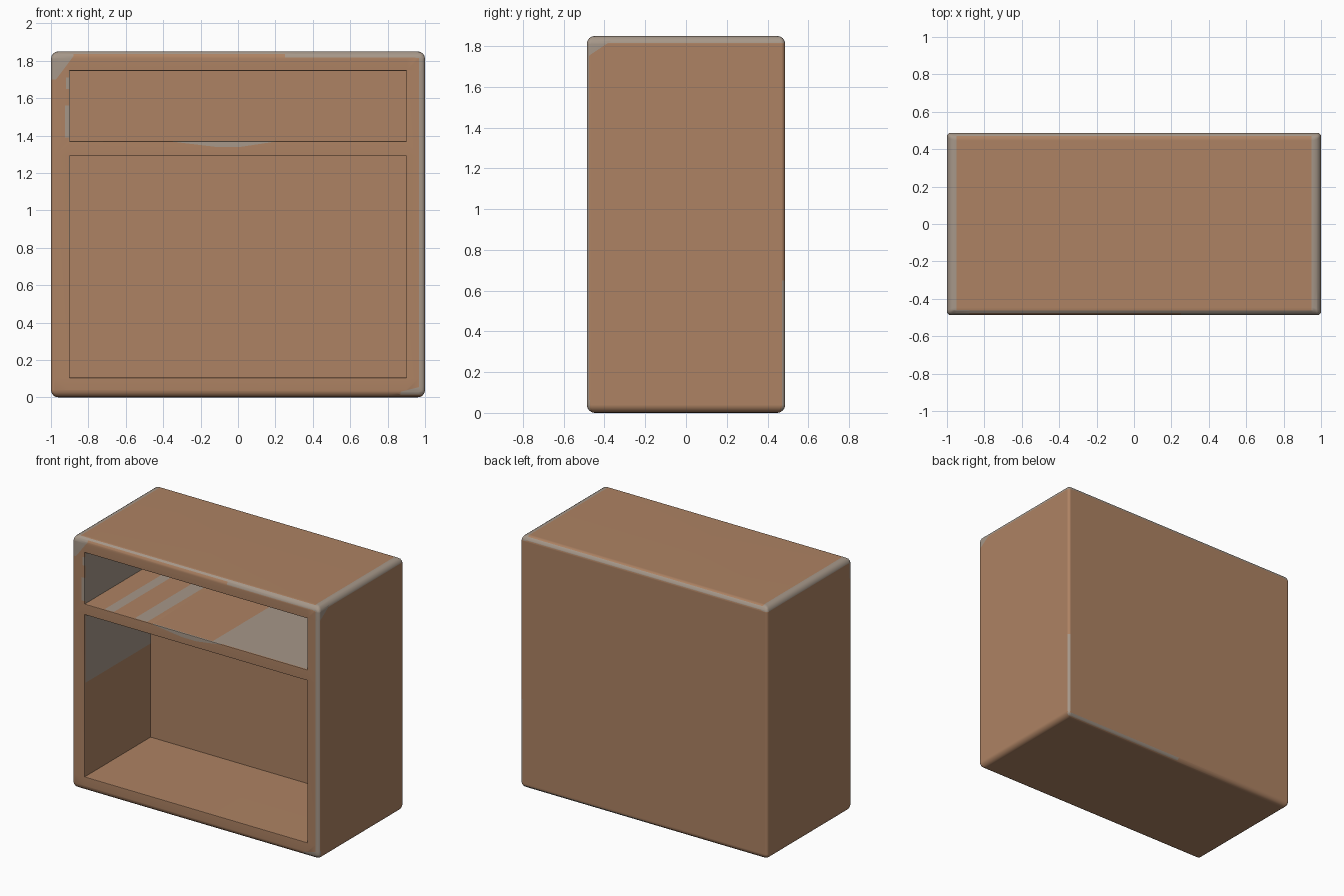
import bpy, bmesh
from mathutils import Vector

if "Cube" in bpy.data.objects:
    bpy.data.objects.remove(bpy.data.objects["Cube"])

W, D, H = 1.0, 0.487, 1.85      # half width, half depth, height
BACK = 0.275                    # inner back wall
OPENINGS = [(0.105, 1.29), (1.37, 1.745)]


def material(name, rgb):
    m = bpy.data.materials.new(name)
    m.diffuse_color = (*rgb, 1)
    m.use_nodes = True
    m.node_tree.nodes["Principled BSDF"].inputs["Base Color"].default_value = m.diffuse_color
    return m


# Rounded carcass: wide rounding on level edges, tighter on upright ones
bm = bmesh.new()
bmesh.ops.create_cube(bm, size=1)
for v in bm.verts:
    v.co = Vector((v.co.x * 2 * W, v.co.y * 2 * D, (v.co.z + 0.5) * H))
weight = bm.edges.layers.float.new("bevel_weight_edge")
for e in bm.edges:
    upright = abs(e.verts[0].co.z - e.verts[1].co.z) > 0.1
    e[weight] = 0.5 if upright else 1.0
mesh = bpy.data.meshes.new("cabinet_body")
bm.to_mesh(mesh)
bm.free()
body = bpy.data.objects.new("cabinet_body", mesh)
bpy.context.collection.objects.link(body)
rounding = body.modifiers.new("rounding", "BEVEL")
rounding.limit_method = "WEIGHT"
rounding.width = 0.04
rounding.segments = 4
deps = bpy.context.evaluated_depsgraph_get()
bm = bmesh.new()
bm.from_mesh(body.evaluated_get(deps).to_mesh())
body.modifiers.clear()


def cut(faces, co, no):
    """Split the given faces along a plane and return all resulting faces."""
    geom = set(faces)
    for f in faces:
        geom.update(f.edges)
        geom.update(f.verts)
    r = bmesh.ops.bisect_plane(bm, geom=list(geom), dist=1e-6,
                               plane_co=co, plane_no=no)
    return [g for g in r["geom"] if isinstance(g, bmesh.types.BMFace)]


def front_faces():
    return [f for f in bm.faces
            if f.normal.y < -0.99 and f.calc_center_median().y < -D + 0.001]


# Open compartments pushed in from the front
bm.normal_update()
for x in (-0.9, 0.9):
    cut(front_faces(), (x, 0, 0), (1, 0, 0))
for z in (z for pair in OPENINGS for z in pair):
    cut(front_faces(), (0, 0, z), (0, 0, 1))
bm.normal_update()
for z0, z1 in OPENINGS:
    door = [f for f in front_faces() if abs(f.calc_center_median().x) < 0.5
            and z0 < f.calc_center_median().z < z1]
    rim = {e for f in door for e in f.edges}
    r = bmesh.ops.extrude_face_region(bm, geom=door)
    moved = [g for g in r["geom"] if isinstance(g, bmesh.types.BMVert)]
    bmesh.ops.translate(bm, verts=moved, vec=(0, BACK + D, 0))
    bm.faces.ensure_lookup_table()
    for f in [f for f in door if f.is_valid]:
        bm.faces.remove(f)
    # slightly softened opening rim
    edges = [e for e in rim if e.is_valid]
    bmesh.ops.bevel(bm, geom=edges, offset=0.006, segments=2, profile=0.5,
                    affect="EDGES", clamp_overlap=True)
    bm.normal_update()
bmesh.ops.recalc_face_normals(bm, faces=bm.faces[:])


def wear(x=(-9, 9), y=(-9, 9), z=(-9, 9), slants=()):
    """Paint worn grey inside a box, trimmed by slanted planes (point, normal)."""
    planes = list(slants)
    for axis, (lo, hi) in enumerate((x, y, z)):
        n = Vector((0, 0, 0))
        n[axis] = 1
        if lo > -9:
            planes.append((n * lo, n))
        if hi < 9:
            planes.append((n * hi, -n))
    faces = bm.faces[:]
    for co, no in planes:
        co, no = Vector(co), Vector(no)
        # only split faces the box can reach
        faces = [f for f in faces if all(
            max(v.co[a] for v in f.verts) >= b[0] and
            min(v.co[a] for v in f.verts) <= b[1]
            for a, b in enumerate((x, y, z)))]
        faces = [f for f in cut(faces, co, no)
                 if (f.calc_center_median() - co).dot(no) > 0]
    for f in faces:
        f.material_index = 1


# Worn top edges: sides, back, front
wear(x=(0.95, 9), z=(1.815, 9))
wear(x=(-9, -0.95), z=(1.815, 9))
wear(y=(0.47, 9), z=(1.82, 9))
wear(x=(-0.95, 0.25), y=(-9, -0.462), z=(1.837, 9))
wear(x=(0.25, 0.95), y=(-9, -0.462), z=(1.818, 9))
# Worn front corners
wear(x=(-9, -0.88), y=(-9, -0.46), z=(1.7, 9),
     slants=[((-0.95, 0, 1.73), (-0.8, 0, 0.6))])
wear(x=(0.98, 9), y=(-9, -0.37), z=(1.7, 9),
     slants=[((0, -0.48, 1.75), (0, -0.56, 0.83))])
# Worn right front upright and bottom corner
wear(x=(0.967, 9), y=(-9, -0.475), z=(0.03, 1.82))
wear(x=(0.87, 9), y=(-9, -0.47), z=(0.015, 0.07),
     slants=[((0.87, 0, 0.03), (0.25, 0, -0.97))])
# Worn right back upright and bottom edge
wear(x=(0.985, 9), y=(0.472, 9), z=(0.02, 0.65))
wear(x=(0.0, 9), y=(0.465, 9), z=(0.008, 0.025))
# Worn patches on the front frame
wear(x=(-0.925, -0.9), y=(-9, -0.47), z=(1.39, 1.56))
wear(x=(-0.92, -0.9), y=(-9, -0.47), z=(1.65, 1.71))
wear(x=(-0.35, 0.2), y=(-9, -0.478), z=(1.338, 1.372),
     slants=[((-0.34, 0, 1.366), (0.12, 0, 0.99)),
             ((0.19, 0, 1.366), (-0.15, 0, 0.99))])
# Worn inside walls and shelf
wear(x=(-0.91, -0.899), y=(-0.478, 0.28), z=(1.36, 1.75))
wear(x=(-0.91, -0.899), y=(-0.478, 0.28), z=(0.79, 1.3))
for x0, x1 in ((-0.745, -0.67), (-0.5, -0.4), (0.13, 0.91)):
    wear(x=(x0, x1), y=(-0.478, 0.274), z=(1.36, 1.371))

bm.to_mesh(mesh)
bm.free()
mesh.materials.append(material("brown_paint", (0.42, 0.225, 0.125)))
mesh.materials.append(material("worn_grey", (0.38, 0.31, 0.25)))

# Smooth rounding with flat panels
bpy.context.view_layer.objects.active = body
body.select_set(True)
bpy.ops.object.shade_smooth_by_angle(angle=0.7)
flat = body.modifiers.new("flat_panels", "WEIGHTED_NORMAL")
flat.keep_sharp = True
